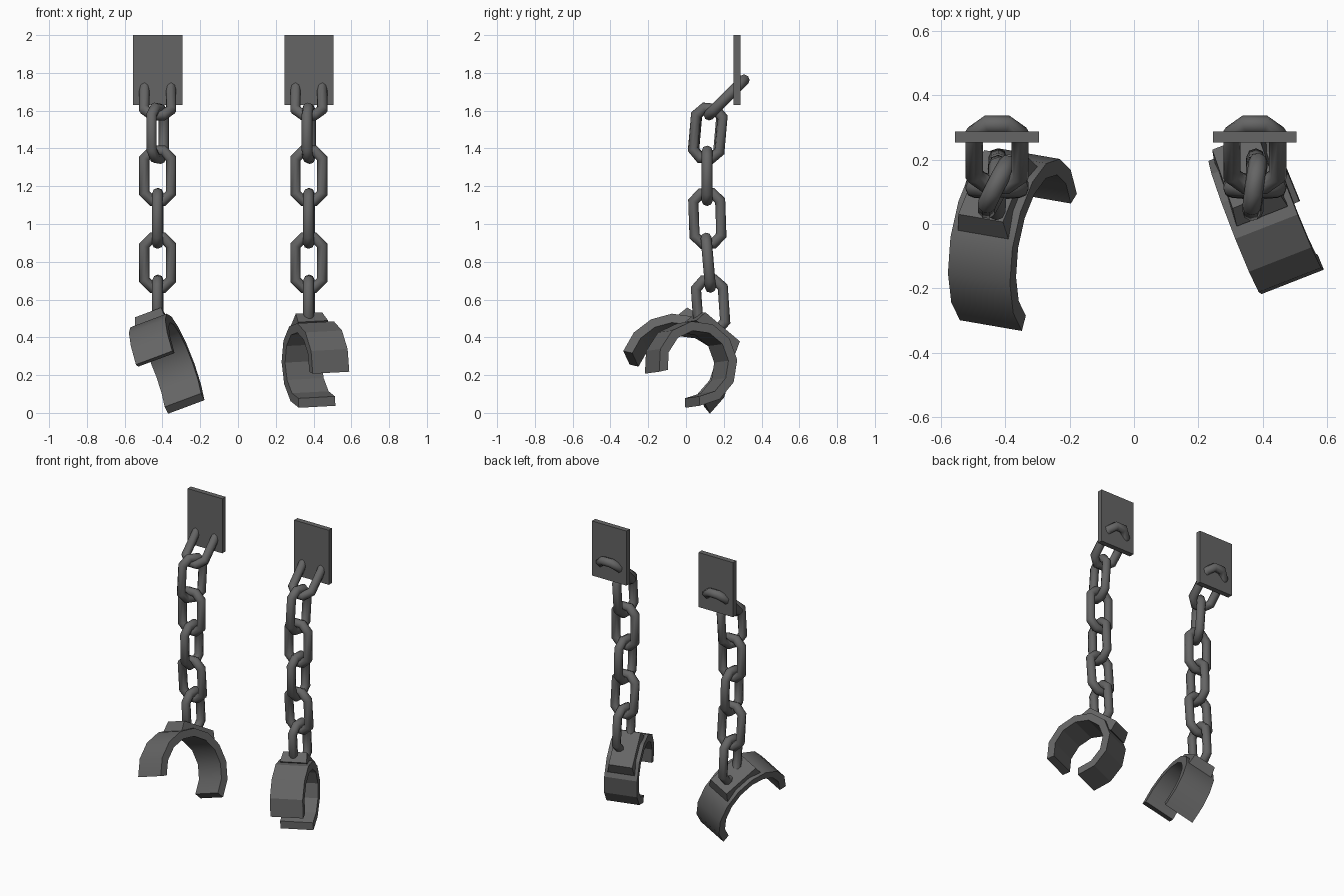
import bpy, bmesh
from math import sin, cos, pi, radians
from mathutils import Matrix, Vector

cube = bpy.data.objects.get("Cube")
if cube:
    bpy.data.objects.remove(cube, do_unlink=True)

iron = bpy.data.materials.new("dark_iron")
iron.use_nodes = True
IRON = (0.13, 0.13, 0.13, 1)
iron.diffuse_color = IRON
iron.node_tree.nodes["Principled BSDF"].inputs["Base Color"].default_value = IRON


def finish(bm, name, matrix, smooth=None):
    """Turn a bmesh into a placed iron object."""
    bmesh.ops.recalc_face_normals(bm, faces=bm.faces)
    mesh = bpy.data.meshes.new(name)
    bm.to_mesh(mesh)
    bm.free()
    mesh.materials.append(iron)
    obj = bpy.data.objects.new(name, mesh)
    bpy.context.collection.objects.link(obj)
    obj.matrix_world = matrix
    if smooth:
        bpy.ops.object.select_all(action='DESELECT')
        obj.select_set(True)
        bpy.context.view_layer.objects.active = obj
        bpy.ops.object.shade_smooth_by_angle(angle=radians(smooth))
    return obj


def skin(bm, rings, closed):
    """Join equal vertex rings with quads, capping an open run."""
    n = len(rings[0])
    verts = [[bm.verts.new(p) for p in ring] for ring in rings]
    pairs = list(zip(verts, verts[1:]))
    if closed:
        pairs.append((verts[-1], verts[0]))
    else:
        bm.faces.new(verts[0])
        bm.faces.new(verts[-1])
    for a, b in pairs:
        for i in range(n):
            j = (i + 1) % n
            bm.faces.new((a[i], a[j], b[j], b[i]))


def link(name, location, spin, tilt):
    """Stretched eight-segment ring, standing upright before turning."""
    bm = bmesh.new()
    radius, tube, stretch = 0.077, 0.029, 0.062
    rings = []
    for k in range(8):
        a = (k + 0.5) * pi / 4
        out = Vector((cos(a), 0, sin(a)))
        centre = out * radius + Vector((0, 0, stretch if out.z > 0 else -stretch))
        rings.append([centre + tube * (cos(t) * out + Vector((0, sin(t), 0)))
                      for t in (i * pi / 4 for i in range(8))])
    skin(bm, rings, True)
    turn = Matrix.Rotation(radians(tilt), 4, 'X') @ Matrix.Rotation(radians(spin), 4, 'Z')
    finish(bm, name, Matrix.Translation(location) @ turn, 50)


def block(name, size, matrix, taper=1.0):
    """Box whose top face can be narrowed."""
    bm = bmesh.new()
    bmesh.ops.create_cube(bm, size=1)
    for v in bm.verts:
        k = taper if v.co.z > 0 else 1
        v.co = Vector((v.co.x * size[0] * k, v.co.y * size[1] * k, v.co.z * size[2]))
    finish(bm, name, matrix)


def cuff(side, centre, axis, up, radius, arc):
    """Open band around the axis, with its mounting pad on the up side."""
    axis, up = Vector(axis).normalized(), Vector(up)
    up = (up - axis * up.dot(axis)).normalized()
    frame = Matrix((axis, up.cross(axis), up)).transposed().to_4x4()
    place = Matrix.Translation(centre) @ frame
    half_width, half_thick, segments = 0.104, 0.025, 9
    bm = bmesh.new()
    rings = []
    for k in range(segments + 1):
        a = radians(arc) * (k / segments - 0.5)
        rings.append([(x, r * sin(a), r * cos(a)) for x, r in (
            (-half_width, radius - half_thick), (half_width, radius - half_thick),
            (half_width, radius + half_thick), (-half_width, radius + half_thick))])
    skin(bm, rings, False)
    finish(bm, side + "_cuff", place, 25)
    lift = Matrix.Translation((0, 0, radius + half_thick - 0.01))
    block(side + "_cuff_pad", (0.17, 0.28, 0.07), place @ lift, 0.88)


# Wall plates and hanging chains: y, z, spin, tilt for each link
CHAIN = [(0.215, 1.67, 0, -45), (0.115, 1.48, 82, -5), (0.112, 1.255, 0, 0),
         (0.113, 1.03, 88, 2), (0.118, 0.795, 0, 5), (0.13, 0.57, 88, 4)]
for side, x, twist in (("right", -0.425, -19), ("left", 0.375, 0)):
    block(side + "_wall_plate", (0.26, 0.035, 0.37), Matrix.Translation((x, 0.27, 1.815)))
    for i, (y, z, spin, tilt) in enumerate(CHAIN):
        turn = spin + (twist if i == 1 else 0)
        link(f"{side}_chain_link_{i + 1}", (x, y, z), turn, tilt)

# One cuff is bent wide open, the other is nearly closed
cuff("right", (-0.376, -0.054, 0.23), (0.924, -0.16, 0.345), (-0.2, 0.57, 0.8), 0.252, 216)
cuff("left", (0.41, 0.025, 0.257), (0.92, 0.36, 0.05), (-0.265, 0.567, 0.78), 0.2, 280)
